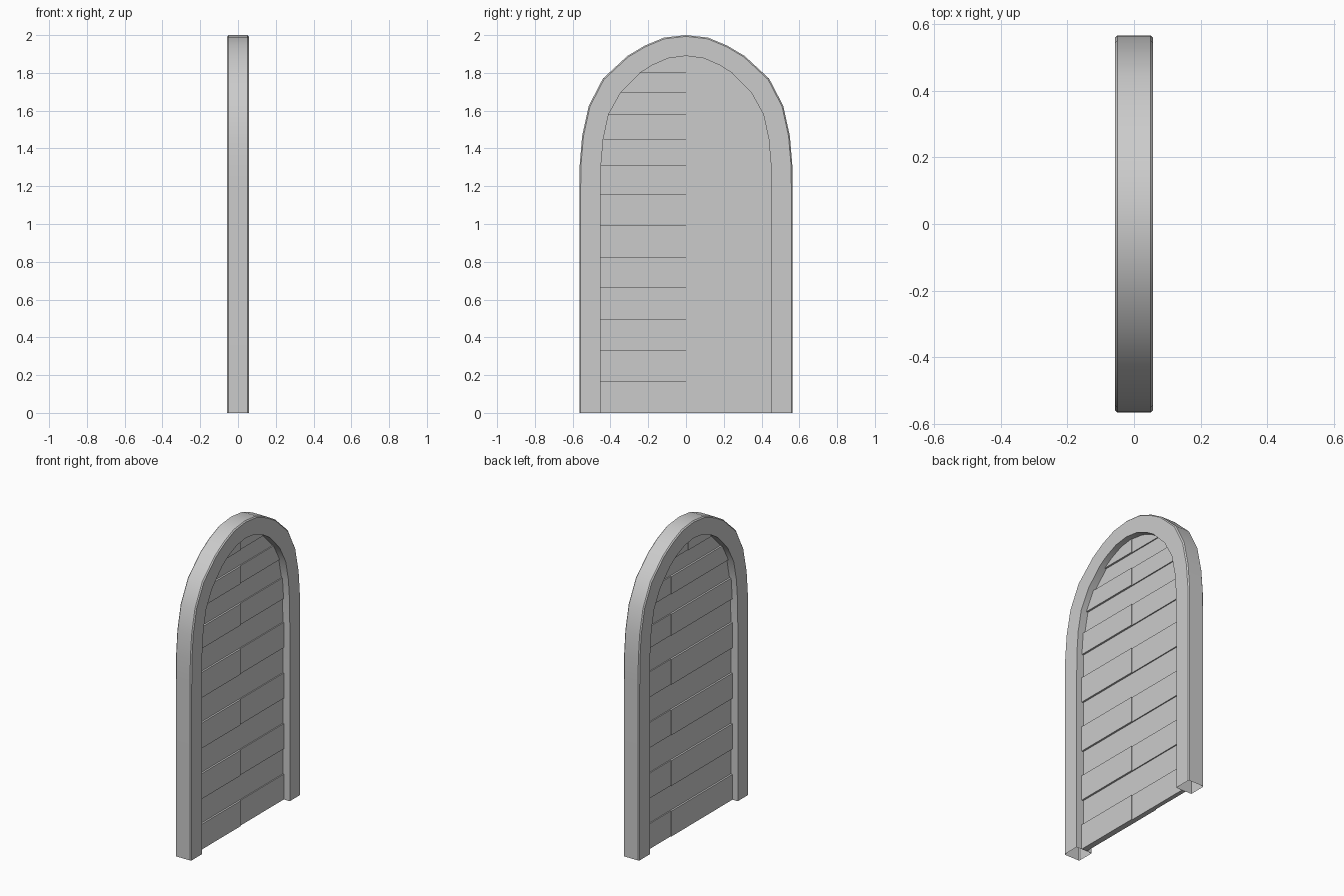
import bpy, bmesh

if "Cube" in bpy.data.objects:
    bpy.data.objects.remove(bpy.data.objects["Cube"])

HALF = 0.057      # half depth of the frame
CH = 0.007        # small chamfer on the frame edges

# right half of the arch, bottom to crown: (y, z)
OUTER = [(0.565, 0), (0.565, 1.15), (0.563, 1.31), (0.55, 1.465), (0.515, 1.625), (0.44, 1.77),
         (0.31, 1.89), (0.217, 1.945), (0.116, 1.987), (0, 2.0)]
INNER = [(0.452, 0), (0.452, 1.155), (0.45, 1.31), (0.438, 1.45), (0.41, 1.58), (0.346, 1.695),
         (0.243, 1.80), (0.18, 1.84), (0.095, 1.877), (0, 1.89)]
ROWS = [0, 0.165, 0.33, 0.495, 0.66, 0.825, 0.99, 1.155, 1.31, 1.45, 1.58, 1.695, 1.80, 1.89]


def finish(bm, name, smooth=False):
    bmesh.ops.recalc_face_normals(bm, faces=bm.faces)
    me = bpy.data.meshes.new(name)
    bm.to_mesh(me)
    bm.free()
    ob = bpy.data.objects.new(name, me)
    bpy.context.collection.objects.link(ob)
    if smooth:
        bpy.context.view_layer.objects.active = ob
        ob.select_set(True)
        bpy.ops.object.shade_smooth_by_angle(angle=0.5)
        ob.select_set(False)
    return ob


def mirrored(half):
    return half + [(-y, z) for y, z in reversed(half[:-1])]


def width_at(z):
    for (y0, z0), (y1, z1) in zip(INNER, INNER[1:]):
        if z0 <= z <= z1:
            return y0 + (y1 - y0) * (z - z0) / (z1 - z0)
    return 0.0


# arched frame: chamfered cross-section carried along the arch, open underneath
bm = bmesh.new()
rings = []
for (oy, oz), (iy, iz) in zip(mirrored(OUTER), mirrored(INNER)):
    t = CH / 0.113
    ring = []
    for x, f in [(HALF - CH, 0), (HALF, t), (HALF, 1),
                 (-HALF, 1), (-HALF, t), (CH - HALF, 0)]:
        ring.append(bm.verts.new((x, oy + (iy - oy) * f, oz + (iz - oz) * f)))
    rings.append(ring)
for a, b in zip(rings, rings[1:]):
    for i in range(6):
        j = (i + 1) % 6
        bm.faces.new((a[i], a[j], b[j], b[i]))
finish(bm, "arched_frame", True)


def board(name, z0, z1, ya, yb, x0, x1):
    """Prism for one board, clipped to the arch opening."""
    zs = [z0] + [z for _, z in INNER if z0 < z < z1] + [z1]
    left, right = [], []
    for z in zs:
        w = width_at(z)
        left.append((max(ya, -w), z))
        right.append((min(yb, w), z))
    outline = []
    for p in right + left[::-1]:
        if p not in outline:
            outline.append(p)
    bm = bmesh.new()
    f = bm.faces.new([bm.verts.new((x0, y, z)) for y, z in outline])
    ext = bmesh.ops.extrude_face_region(bm, geom=[f])
    bmesh.ops.translate(bm, vec=(x1 - x0, 0, 0),
                        verts=[v for v in ext["geom"] if isinstance(v, bmesh.types.BMVert)])
    finish(bm, name)


# door boards: every other row stands proud; back joints are staggered
for i, (z0, z1) in enumerate(zip(ROWS, ROWS[1:])):
    proud = i % 2 == 0
    front = 0.019 if proud else 0.007
    step = 0.005 if proud else 0.0
    board(f"front_board_left_{i}", z0, z1, -1, 0, 0, front)
    board(f"front_board_right_{i}", z0, z1, 0, 1, 0, front - step)
    split = 0.177 if proud and z1 < 1.85 else 0.0
    back = -0.019 if proud else -0.007
    board(f"back_board_long_{i}", z0, z1, -1, split, 0, back)
    board(f"back_board_short_{i}", z0, z1, split, 1, 0, back + step)
